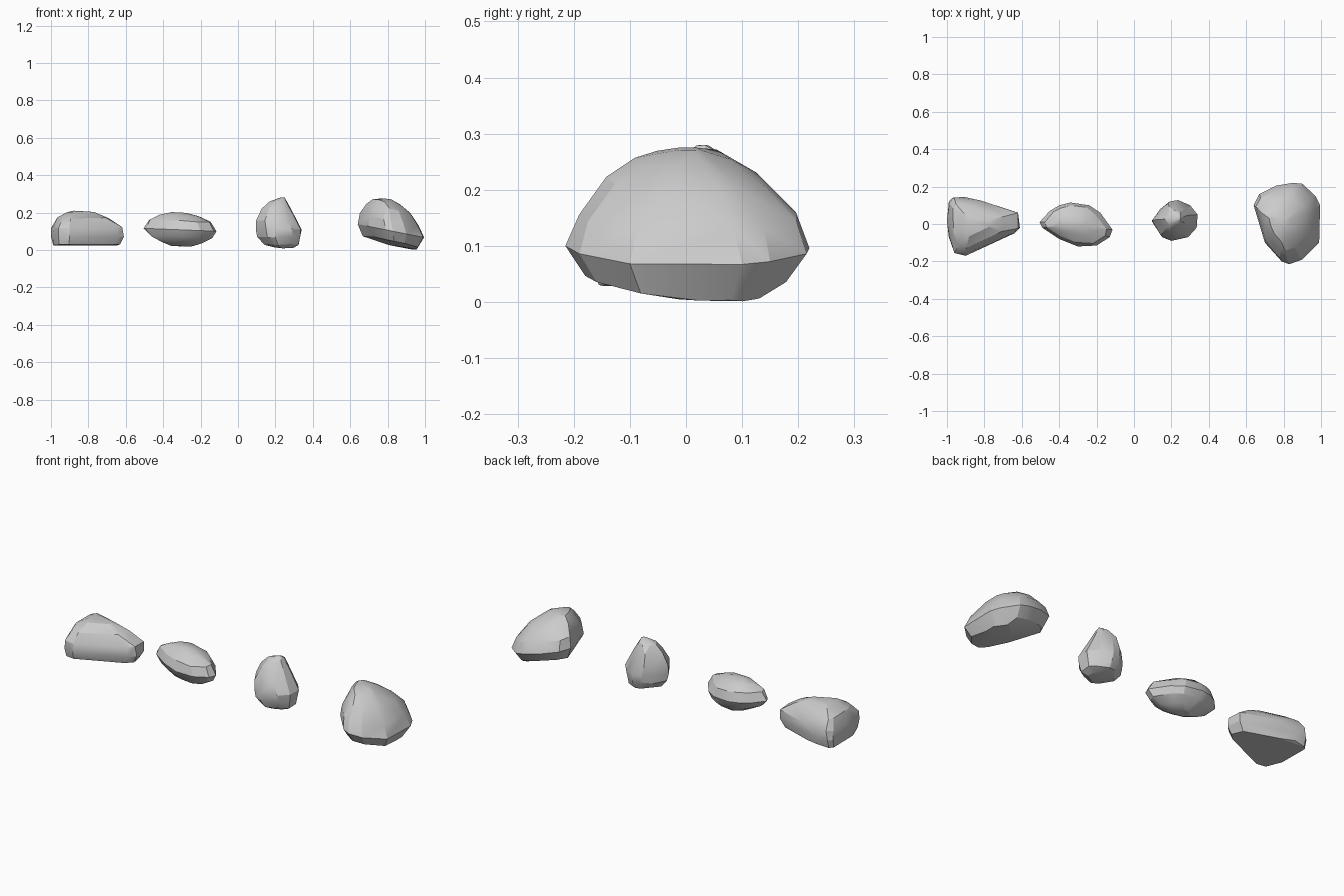
import bpy, bmesh, math, random

random.seed(4)


def rock(name, outline, centre, tilt, rings):
    """Faceted stone: a plan outline repeated at several heights, wrapped in a hull.
    rings: (height, scale, centre x, centre y); tilt leans the rings along x."""
    bm = bmesh.new()
    for z, s, cx, cy in rings:
        j = 0.0 if s == 1 else 0.006
        for x, y in outline:
            dx, dy = s * (x - centre[0]), s * (y - centre[1])
            h = z + tilt * dx + random.uniform(-j, j) * 0.7
            bm.verts.new((cx + dx + random.uniform(-j, j) * s,
                          cy + dy + random.uniform(-j, j) * s, max(h, 0.001)))
    res = bmesh.ops.convex_hull(bm, input=bm.verts[:])
    bmesh.ops.delete(bm, geom=[v for v in bm.verts if not v.link_faces], context='VERTS')
    # merge near-coplanar facets into larger chipped planes
    bmesh.ops.dissolve_limit(bm, angle_limit=math.radians(9), verts=bm.verts[:], edges=bm.edges[:])
    bmesh.ops.triangulate(bm, faces=bm.faces[:])
    bmesh.ops.recalc_face_normals(bm, faces=bm.faces[:])
    me = bpy.data.meshes.new(name)
    bm.to_mesh(me)
    bm.free()
    ob = bpy.data.objects.new(name, me)
    bpy.context.collection.objects.link(ob)
    bpy.ops.object.select_all(action='DESELECT')
    ob.select_set(True)
    bpy.context.view_layer.objects.active = ob
    bpy.ops.object.shade_smooth_by_angle(angle=math.radians(22))
    return ob


# wedge stone with a flat base
rock("wedge_rock",
     [(-.99, .12), (-.97, .14), (-.91, .145), (-.82, .125), (-.62, .06), (-.61, -.02),
      (-.64, -.05), (-.82, -.13), (-.90, -.17), (-.96, -.155), (-.99, -.07), (-1, .02)],
     (-.84, 0), 0,
     [(.027, .92, -.845, 0), (.07, 1, -.84, 0), (.12, .97, -.84, 0),
      (.17, .73, -.855, 0), (.20, .38, -.86, 0), (.207, .12, -.86, 0)])

# flat lozenge stone
rock("flat_rock",
     [(-.505, .01), (-.45, .07), (-.40, .10), (-.34, .115), (-.24, .10), (-.18, .06),
      (-.115, -.03), (-.13, -.07), (-.20, -.115), (-.30, -.12), (-.40, -.08), (-.49, -.02)],
     (-.31, 0), -.04,
     [(.022, .28, -.30, 0), (.04, .58, -.30, 0), (.07, .85, -.305, 0), (.108, 1, -.31, 0),
      (.155, .86, -.312, 0), (.184, .55, -.315, 0), (.197, .2, -.315, 0)])

# upright egg stone
rock("tall_rock",
     [(.095, .015), (.14, .08), (.19, .12), (.235, .128), (.30, .10), (.34, .05),
      (.335, -.02), (.29, -.07), (.20, -.09), (.15, -.07)],
     (.22, .02), 0,
     [(.012, .42, .245, .02), (.03, .76, .232, .02), (.07, .95, .223, .02), (.11, 1, .22, .02),
      (.16, .89, .208, .02), (.22, .63, .206, .025), (.26, .38, .214, .03), (.278, .1, .238, .03)])

# large leaning boulder
rock("large_rock",
     [(.64, .10), (.67, .16), (.76, .205), (.85, .22), (.90, .215), (.97, .15), (.995, .10),
      (1, -.02), (.99, -.10), (.90, -.19), (.83, -.215), (.79, -.20), (.70, -.10), (.66, .01)],
     (.83, 0), -.2,
     [(.015, .45, .88, .035), (.045, .83, .83, 0), (.10, 1, .83, 0), (.16, .9, .82, 0),
      (.22, .64, .81, -.005), (.255, .4, .80, -.01), (.271, .12, .80, 0)])
